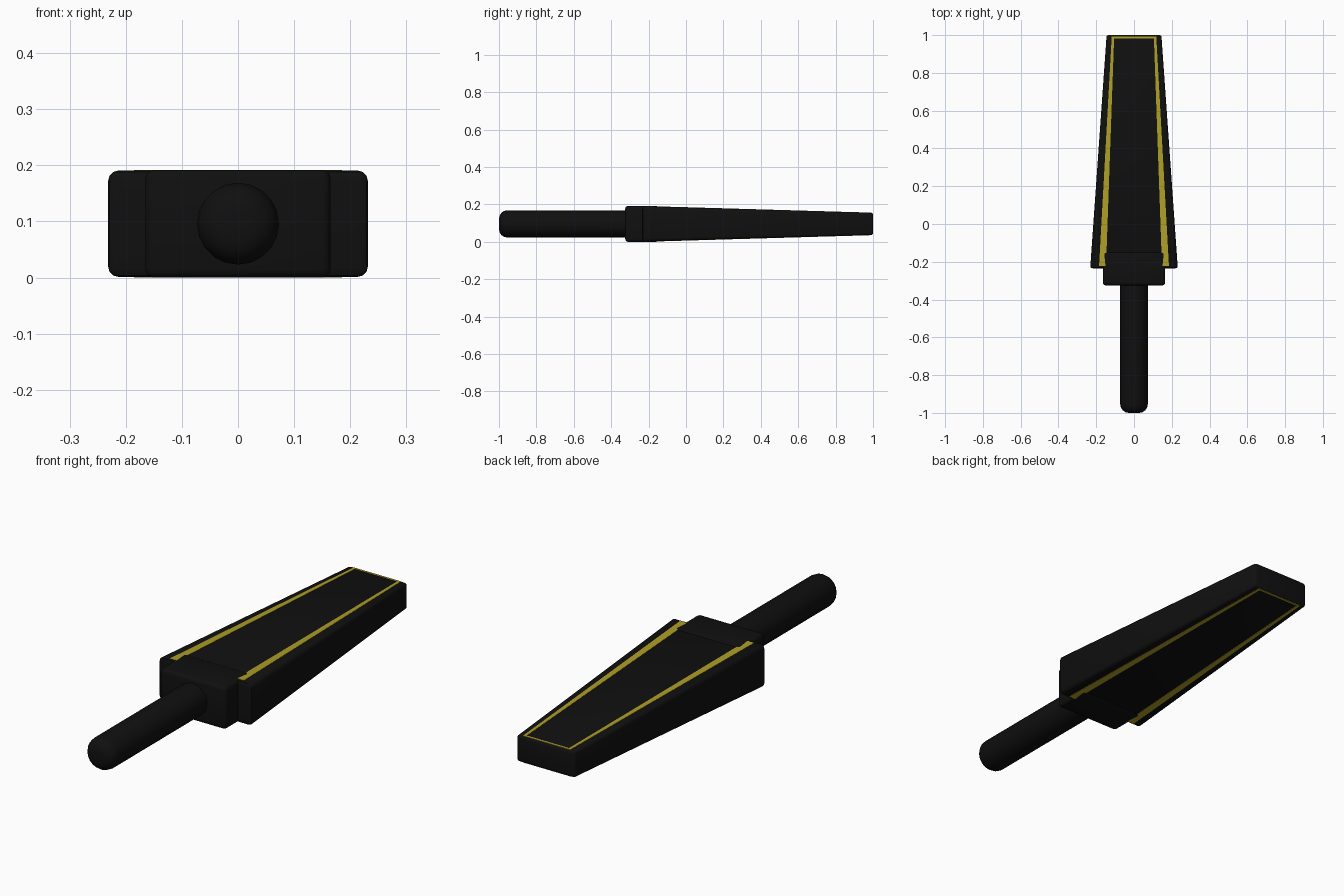
import bpy
import bmesh
from math import pi
from mathutils import Matrix, Vector

cube = bpy.data.objects.get("Cube")
if cube:
    bpy.data.objects.remove(cube, do_unlink=True)

MID = 0.096                      # height of the centre line
FRONT, BACK = -0.235, 1.0        # blade ends


def material(name, rgb, rough):
    m = bpy.data.materials.new(name)
    m.use_nodes = True
    m.diffuse_color = (*rgb, 1)
    shader = m.node_tree.nodes["Principled BSDF"]
    shader.inputs["Base Color"].default_value = (*rgb, 1)
    shader.inputs["Roughness"].default_value = rough
    return m


black = material("black", (0.005, 0.005, 0.005), 0.6)
yellow = material("yellow", (0.42, 0.34, 0.02), 0.5)


def finish(bm, name, mat, smooth=True):
    bmesh.ops.recalc_face_normals(bm, faces=bm.faces)
    mesh = bpy.data.meshes.new(name)
    bm.to_mesh(mesh)
    bm.free()
    mesh.materials.append(mat)
    obj = bpy.data.objects.new(name, mesh)
    bpy.context.collection.objects.link(obj)
    obj.location.z = MID
    if smooth:
        bpy.ops.object.select_all(action="DESELECT")
        obj.select_set(True)
        bpy.context.view_layer.objects.active = obj
        bpy.ops.object.shade_smooth_by_angle(angle=0.6)
    return obj


def rounded_box(size, radius):
    bm = bmesh.new()
    bmesh.ops.create_cube(bm, size=1)
    bmesh.ops.scale(bm, vec=size, verts=bm.verts)
    bmesh.ops.bevel(bm, geom=bm.edges[:], offset=radius, segments=3,
                    profile=0.5, affect="EDGES")
    return bm


def taper(y, end):
    """Scale factor along the blade, from 1 at the front to end at the back."""
    return 1 + (end - 1) * (y - FRONT) / (BACK - FRONT)


# Tapered blade
length = BACK - FRONT
bm = rounded_box((0.464, length * 2, 0.19), 0.018)
for v in bm.verts:
    v.co.y = v.co.y / 2 + (FRONT + BACK) / 2
    v.co.x *= taper(v.co.y, 0.625)
    v.co.z *= taper(v.co.y, 0.62)
finish(bm, "blade", black)

# Collar between blade and handle
bm = rounded_box((0.33, 0.18, 0.192), 0.015)
bmesh.ops.translate(bm, vec=(0, -0.235, 0), verts=bm.verts)
finish(bm, "collar", black)

# Round handle with a softened end
bm = bmesh.new()
turn = Matrix.Translation((0, -0.64, 0)) @ Matrix.Rotation(pi / 2, 4, "X")
bmesh.ops.create_cone(bm, cap_ends=True, segments=20, radius1=0.073,
                      radius2=0.073, depth=0.72, matrix=turn)
rim = [e for e in bm.edges if all(v.co.y < -0.9 for v in e.verts)]
bmesh.ops.bevel(bm, geom=rim, offset=0.045, segments=4, profile=0.5,
                affect="EDGES")
finish(bm, "handle", black)


# Painted border: two narrowing stripes joined at the back, on both faces
def stripe(name, corners, side):
    bm = bmesh.new()
    low, high = [[bm.verts.new(Vector((x, y, side * (0.095 * taper(y, 0.62) + lift))))
                  for x, y in corners] for lift in (-0.001, 0.0012)]
    bm.faces.new(low)
    bm.faces.new(high)
    for i in range(4):
        j = (i + 1) % 4
        bm.faces.new((low[i], low[j], high[j], high[i]))
    finish(bm, name, yellow, smooth=False)


for face, side in (("top", 1), ("bottom", -1)):
    for hand, s in (("left", 1), ("right", -1)):
        stripe(f"{face}_{hand}_stripe",
               [(s * 0.148, -0.222), (s * 0.185, -0.222),
                (s * 0.118, 0.993), (s * 0.105, 0.993)], side)
    stripe(f"{face}_back_stripe",
           [(-0.106, 0.983), (0.106, 0.983), (0.106, 0.993), (-0.106, 0.993)], side)
